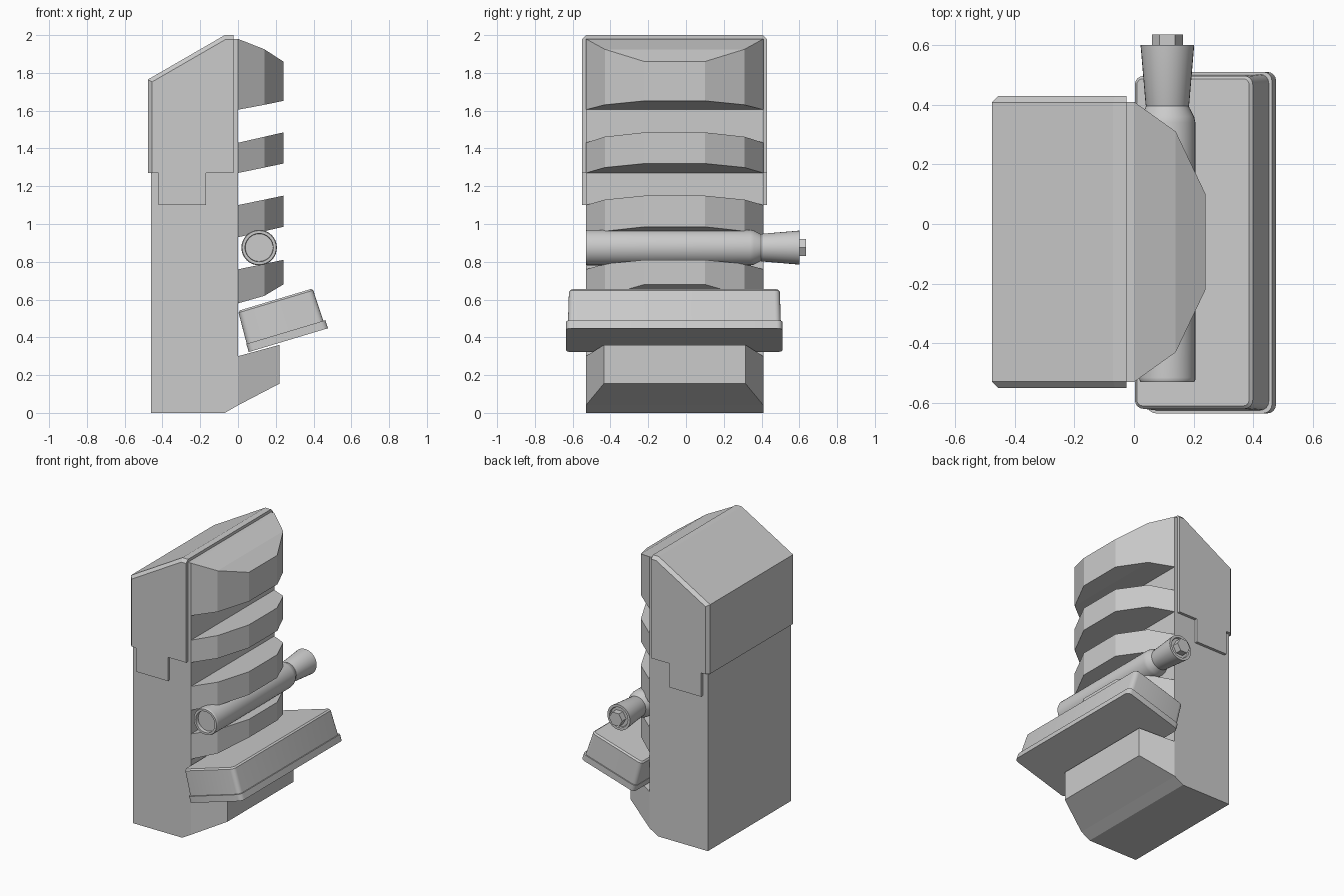
import bpy, bmesh
from math import sin, cos, pi, radians, atan2
from mathutils import Vector

if "Cube" in bpy.data.objects:
    bpy.data.objects.remove(bpy.data.objects["Cube"])

YC = -0.06  # centre of the body in y


def finish(bm, name, smooth=None):
    bmesh.ops.recalc_face_normals(bm, faces=bm.faces)
    me = bpy.data.meshes.new(name)
    bm.to_mesh(me)
    bm.free()
    ob = bpy.data.objects.new(name, me)
    bpy.context.collection.objects.link(ob)
    if smooth:
        for p in me.polygons:
            p.use_smooth = True
        me.set_sharp_from_angle(angle=radians(smooth))
    return ob


def loft(name, rings, smooth=None):
    """Skin a list of closed rings and cap both ends."""
    bm = bmesh.new()
    vs = [[bm.verts.new(p) for p in r] for r in rings]
    for a, b in zip(vs, vs[1:]):
        n = len(a)
        for i in range(n):
            bm.faces.new((a[i], a[(i + 1) % n], b[(i + 1) % n], b[i]))
    bm.faces.new(vs[0])
    bm.faces.new(vs[-1])
    return finish(bm, name, smooth)


def prism(name, profile, half):
    return loft(name, [[(x, YC + s * half, z) for x, z in profile] for s in (-1, 1)])


def rib(name, stations):
    """Faceted bulge; stations are (x, half width, bottom z, top z)."""
    return loft(name, [[(x, YC - h, b), (x, YC + h, b), (x, YC + h, t), (x, YC - h, t)]
                       for x, h, b, t in stations])


# Main body and the clip-on cap with side tabs
prism("body", [(-0.46, 0), (-0.07, 0), (0, 0.04), (0, 1.98), (-0.07, 1.98), (-0.46, 1.75)], 0.47)
cap = prism("cap", [(-0.477, 1.27), (-0.477, 1.765), (-0.07, 2.0), (-0.025, 2.0), (-0.025, 1.27),
                    (-0.17, 1.27), (-0.17, 1.10), (-0.42, 1.10), (-0.42, 1.27)], 0.49)
bm = bmesh.new()
bm.from_mesh(cap.data)
edges = []
for e in bm.edges:
    a, b = (v.co for v in e.verts)
    same_side = abs(a.y - b.y) < 0.01
    if same_side and ((a.z > 1.7 and b.z > 1.7) or (a.x < -0.47 and b.x < -0.47)):
        edges.append(e)
bmesh.ops.bevel(bm, geom=edges, offset=0.022, segments=1, affect='EDGES')
bm.to_mesh(cap.data)
bm.free()

# Front ribs and foot block
PLAN = [(0, 0.47), (0.14, 0.37), (0.24, 0.16)]
RIBS = {
    "rib_top": [(1.605, 1.98), (1.631, 1.925), (1.652, 1.86)],
    "rib_upper": [(1.27, 1.43), (1.299, 1.462), (1.32, 1.485)],
    "rib_middle": [(0.93, 1.10), (0.962, 1.129), (0.985, 1.15)],
    "rib_lower": [(0.58, 0.76), (0.62, 0.789), (0.68, 0.81)],
}
for name, zs in RIBS.items():
    rib(name, [(x, h, b, t) for (x, h), (b, t) in zip(PLAN, zs)])
rib("foot_block", [(0, 0.47, 0.04, 0.30), (0.22, 0.375, 0.155, 0.36)])


# Handle tube, flared tip and hex nut, all turned around one y axis
def lathe(name, profile, n=32, smooth=35):
    return loft(name, [[(0.112 + r * cos(2 * pi * i / n), y, 0.875 + r * sin(2 * pi * i / n))
                        for i in range(n)] for r, y in profile], smooth)


lathe("handle_tube", [(0.073, -0.505), (0.075, -0.53), (0.09, -0.53), (0.094, -0.522), (0.094, -0.515),
                      (0.094, 0.34), (0.09, 0.36), (0.074, 0.39), (0.07, 0.40)])
lathe("handle_tip", [(0.066, 0.38), (0.073, 0.40), (0.09, 0.60), (0.072, 0.60), (0.068, 0.59)])
lathe("tip_nut", [(0.052, 0.58), (0.052, 0.635)], 6, None)

# Tilted box with a flange along its lower edge
ang = atan2(0.12, 0.40)
U, D = Vector((cos(ang), 0, sin(ang))), Vector((sin(ang), 0, -cos(ang)))
ORIGIN = Vector((0, 0, 0.54))


def ring(s0, s1, y0, y1, d, r=0.03, seg=4):
    pts = []
    for k, (cs, cy) in enumerate([(s1 - r, y1 - r), (s0 + r, y1 - r), (s0 + r, y0 + r), (s1 - r, y0 + r)]):
        for i in range(seg + 1):
            a = (k + i / seg) * pi / 2
            pts.append(ORIGIN + U * (cs + r * cos(a)) + D * d + Vector((0, cy + r * sin(a), 0)))
    return pts


loft("tilted_box", [ring(0.01, 0.403, -0.61, 0.487, 0.0, 0.02),
                    ring(0.0, 0.413, -0.62, 0.497, 0.01),
                    ring(-0.006, 0.418, -0.625, 0.502, 0.18)], 30)
loft("box_flange", [ring(-0.008, 0.429, -0.635, 0.51, 0.18),
                    ring(-0.008, 0.43, -0.635, 0.51, 0.225)], 30)
